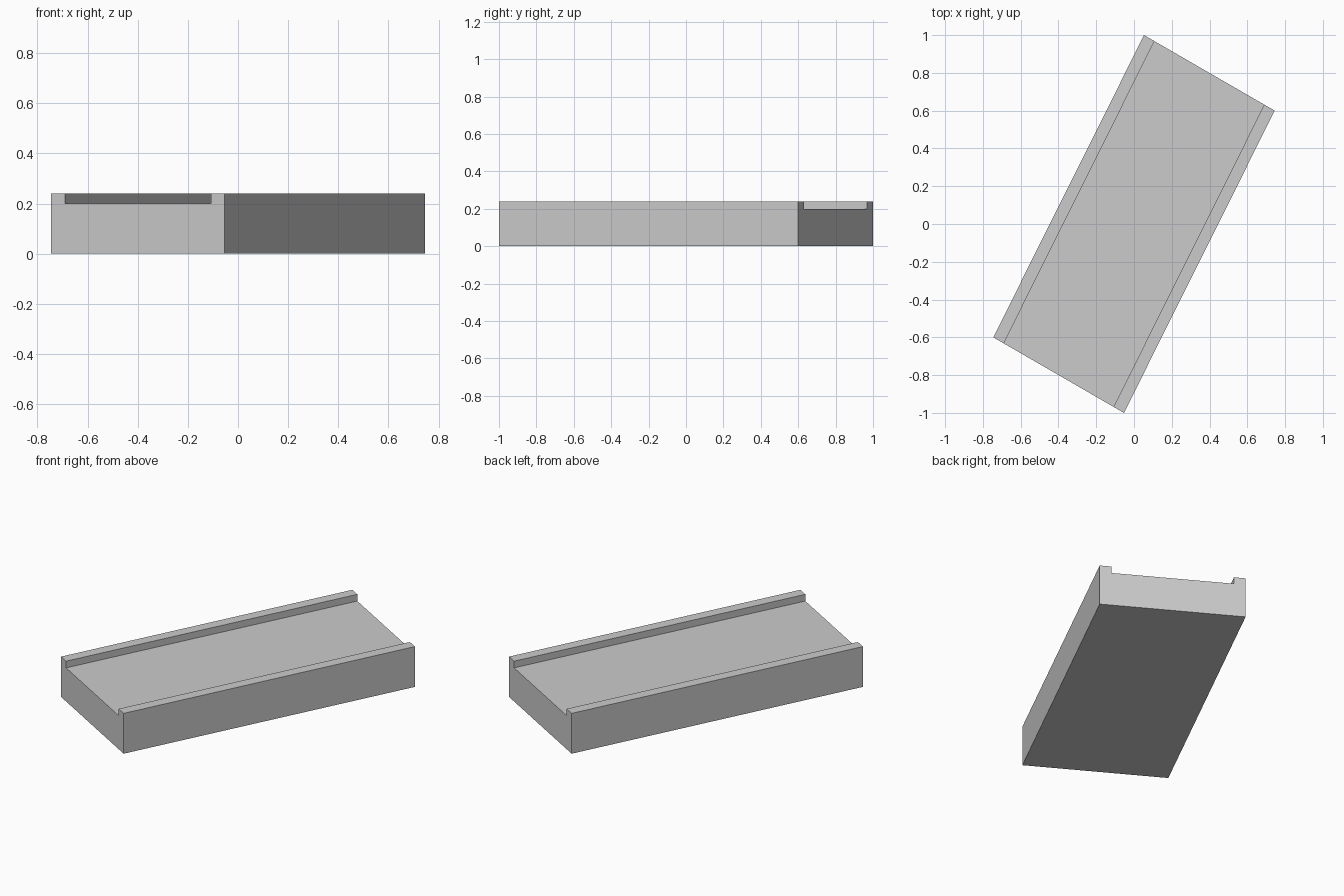
import bpy, bmesh
from mathutils import Vector

if "Cube" in bpy.data.objects:
    bpy.data.objects.remove(bpy.data.objects["Cube"])

# Plan directions: across the channel and along the (slightly skewed) run
across = Vector((0.692, -0.4, 0))
along = Vector((0.798, 1.6, 0))
start = -(across + along) / 2

# Channel cross-section: (fraction across, height), raised lip on each side
LIP, FLOOR, TOP = 0.08, 0.2, 0.24
profile = [(0, 0), (1, 0), (1, TOP), (1 - LIP, TOP),
           (1 - LIP, FLOOR), (LIP, FLOOR), (LIP, TOP), (0, TOP)]

# Sweep the section along the run
bm = bmesh.new()
section = bm.faces.new([bm.verts.new(start + across * t + Vector((0, 0, z)))
                        for t, z in profile])
swept = bmesh.ops.extrude_face_region(bm, geom=[section], use_keep_orig=True)
bmesh.ops.translate(bm, vec=along,
                    verts=[g for g in swept["geom"] if isinstance(g, bmesh.types.BMVert)])
bmesh.ops.recalc_face_normals(bm, faces=bm.faces)

mesh = bpy.data.meshes.new("channel_slab")
bm.to_mesh(mesh)
bm.free()
slab = bpy.data.objects.new("channel_slab", mesh)
bpy.context.collection.objects.link(slab)
